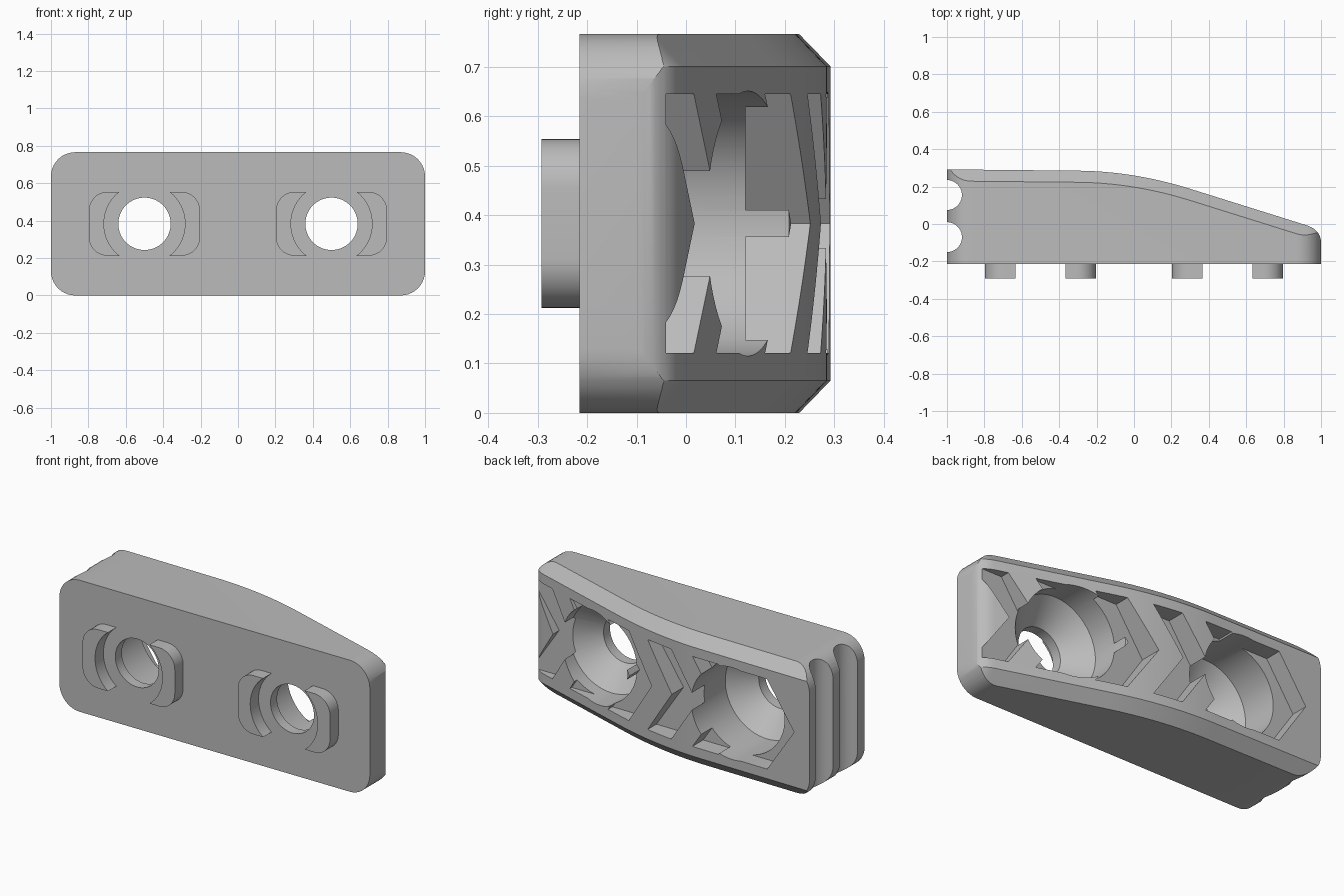
import bpy, bmesh, math

old = bpy.data.objects.get("Cube")
if old:
    bpy.data.objects.remove(old, do_unlink=True)

HEIGHT, MID = 0.766, 0.383
FRONT = -0.215

grey = bpy.data.materials.new("plain grey")
grey.use_nodes = True
grey.diffuse_color = (0.5, 0.5, 0.5, 1)
grey.node_tree.nodes["Principled BSDF"].inputs["Base Color"].default_value = (0.5, 0.5, 0.5, 1)


def loft(name, loops):
    """Closed solid through rings of equal point count."""
    bm = bmesh.new()
    rings = [[bm.verts.new(p) for p in loop] for loop in loops]
    n = len(rings[0])
    for a, b in zip(rings, rings[1:]):
        for i in range(n):
            j = (i + 1) % n
            bm.faces.new((a[i], a[j], b[j], b[i]))
    bm.faces.new(rings[0])
    bm.faces.new(rings[-1])
    bmesh.ops.recalc_face_normals(bm, faces=bm.faces)
    mesh = bpy.data.meshes.new(name)
    bm.to_mesh(mesh)
    bm.free()
    mesh.materials.append(grey)
    ob = bpy.data.objects.new(name, mesh)
    bpy.context.collection.objects.link(ob)
    return ob


def prism_y(name, pts, y0, y1):
    return loft(name, [[(x, y, z) for x, z in pts] for y in (y0, y1)])


def turned(name, cx, stations, n=64):
    """Solid of revolution about a y axis; stations are (radius, y)."""
    ang = [2 * math.pi * i / n for i in range(n)]
    return loft(name, [[(cx + r * math.cos(a), y, MID + r * math.sin(a)) for a in ang]
                       for r, y in stations])


def rounded_rect(cx, half_x, half_z, r, n=10):
    pts = []
    for k, (sx, sz) in enumerate(((1, 1), (-1, 1), (-1, -1), (1, -1))):
        for i in range(n + 1):
            a = math.pi / 2 * (k + i / n)
            pts.append((cx + sx * (half_x - r) + r * math.cos(a),
                        MID + sz * (half_z - r) + r * math.sin(a)))
    return pts


def boolean(ob, cutter, operation="DIFFERENCE"):
    cutter.hide_render = True
    mod = ob.modifiers.new("cut", "BOOLEAN")
    mod.operation, mod.object, mod.solver = operation, cutter, "EXACT"
    bpy.context.view_layer.objects.active = ob
    bpy.ops.object.modifier_apply(modifier=mod.name)
    bpy.data.objects.remove(cutter, do_unlink=True)


def back(x):
    """Depth of the swept back surface: flat, then bending, then a straight taper."""
    if x < -0.3:
        return 0.285 - 0.01 * (x + 0.3)
    t = min(x + 0.3, 0.6)
    return 0.285 - 0.01 * t - 0.2525 * t * t - 0.313 * max(x - 0.3, 0)


# Body: plan outline lofted upward, with chamfered long back edges
curve = [(1, -0.1)]
for i in range(1, 10):
    t = i / 10
    x = (1 - t * t) + t * t * 0.92
    y = (1 - t) ** 2 * -0.1 + 2 * t * (1 - t) * -0.031 + t * t * back(0.92)
    curve.append((x, y))
curve += [(x, back(x)) for x in [0.92, 0.6] + [0.3 - 0.03 * i for i in range(21)] + [-1]]


def outline(z, drop):
    return [(-1, FRONT, z), (1, FRONT, z)] + [(x, y - drop, z) for x, y in curve]


body = loft("body", [outline(0, 0.062), outline(0.065, 0),
                     outline(HEIGHT - 0.065, 0), outline(HEIGHT, 0.062)])
boolean(body, prism_y("corner_shape", rounded_rect(0, 1, MID, 0.13), -0.5, 0.5), "INTERSECT")

# Two vertical grooves in the thick end
for gy in (0.155, -0.07):
    ring = [(-1 + 0.08 * math.cos(2 * math.pi * i / 40), gy + 0.08 * math.sin(2 * math.pi * i / 40))
            for i in range(40)]
    boolean(body, loft("groove_cutter", [[(x, y, z) for x, y in ring] for z in (-0.1, 0.9)]))

# Countersunk screw holes
for cx in (-0.5, 0.5):
    boolean(body, turned("hole_cutter", cx, [(0.14, -0.4), (0.14, -0.155),
                                             (0.268, -0.03), (0.268, 0.5)]))

# Row of chevron grip pockets in the back, each with a flat floor
SWEEP, WIDTH, HALF = 0.175, 0.17, 0.262
for k, floor in enumerate((0.19, 0.185, 0.165, 0.12, 0.045, -0.04)):
    tip = -0.9 + 0.315 * k
    pts = [(tip, MID), (tip + SWEEP, MID + HALF), (tip + SWEEP + WIDTH, MID + HALF),
           (tip + WIDTH, MID), (tip + SWEEP + WIDTH, MID - HALF), (tip + SWEEP, MID - HALF)]
    boolean(body, prism_y("chevron_cutter", pts, floor, 0.5))

# Crescent locating pads around each hole on the front
parts = [body]
for side, cx in (("right", -0.5), ("left", 0.5)):
    pad = prism_y(side + "_crescent_pads", rounded_rect(cx, 0.297, 0.171, 0.1), -0.292, FRONT + 0.01)
    boolean(pad, turned("pad_cutter", cx, [(0.217, -0.5), (0.217, 0)]))
    parts.append(pad)

for ob in parts:
    bpy.ops.object.select_all(action="DESELECT")
    ob.select_set(True)
    bpy.context.view_layer.objects.active = ob
    bpy.ops.object.shade_smooth_by_angle(angle=math.radians(25))
